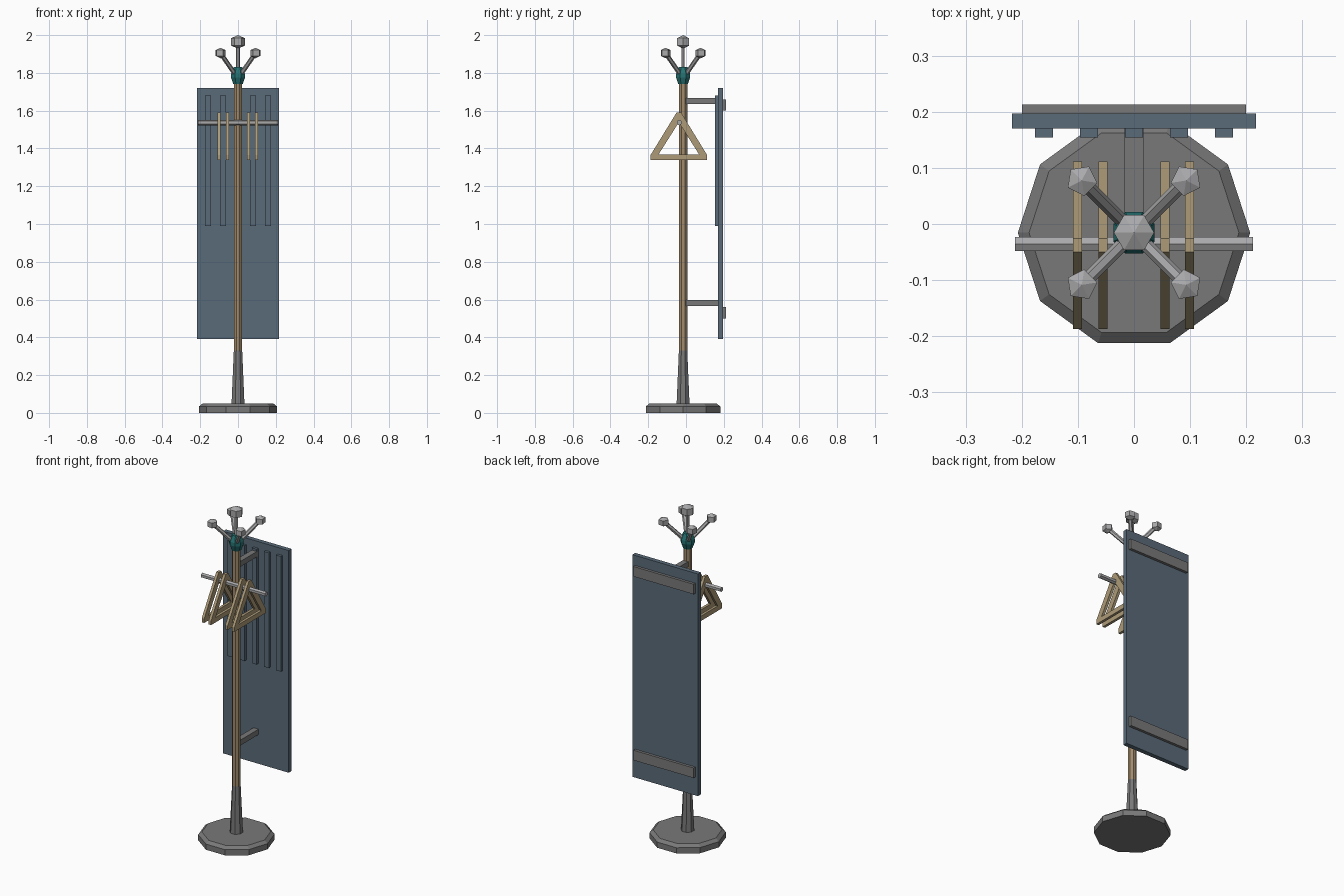
import bpy, bmesh, math
from mathutils import Vector, Matrix

if "Cube" in bpy.data.objects:
    bpy.data.objects.remove(bpy.data.objects["Cube"])

CY = -0.0155  # pole axis offset in y


def mat(name, c):
    m = bpy.data.materials.new(name)
    m.diffuse_color = (*c, 1)
    m.use_nodes = True
    m.node_tree.nodes["Principled BSDF"].inputs["Base Color"].default_value = m.diffuse_color
    return m


IRON = mat("dark_iron", (0.19, 0.19, 0.19))
STEEL = mat("light_steel", (0.40, 0.40, 0.41))
WOOD = mat("pole_wood", (0.36, 0.26, 0.15))
PALE = mat("hanger_wood", (0.42, 0.33, 0.19))
TEAL = mat("teal_collar", (0.02, 0.17, 0.17))
BLUE = mat("slate_blue", (0.10, 0.145, 0.19))


def finish(name, bm, m):
    bmesh.ops.recalc_face_normals(bm, faces=bm.faces)
    me = bpy.data.meshes.new(name)
    bm.to_mesh(me)
    bm.free()
    me.materials.append(m)
    ob = bpy.data.objects.new(name, me)
    bpy.context.collection.objects.link(ob)
    return ob


def lathe(name, profile, n, m, loc=(0, CY, 0), phase=0.0, rot=None):
    """Spin a (radius, z) profile with n flat sides; radius 0 makes a point."""
    bm = bmesh.new()
    rings = []
    for r, z in profile:
        if r == 0:
            rings.append([bm.verts.new((0, 0, z))])
        else:
            a = [phase + 2 * math.pi * i / n for i in range(n)]
            rings.append([bm.verts.new((r * math.cos(t), r * math.sin(t), z)) for t in a])
    for a, b in zip(rings, rings[1:]):
        for i in range(n):
            j = (i + 1) % n
            if len(a) == 1:
                bm.faces.new((a[0], b[i], b[j]))
            elif len(b) == 1:
                bm.faces.new((a[i], a[j], b[0]))
            else:
                bm.faces.new((a[i], a[j], b[j], b[i]))
    for ring in (rings[0], rings[-1]):
        if len(ring) > 1:
            bm.faces.new(ring)
    M = Matrix.Translation(loc)
    if rot:
        M = M @ rot.to_matrix().to_4x4()
    bm.transform(M)
    return finish(name, bm, m)


def rod(name, p, q, r, n, m, phase=0.0):
    d = Vector(q) - Vector(p)
    return lathe(name, [(r, 0), (r, d.length)], n, m, p, phase, d.to_track_quat('Z', 'Y'))


def box(name, x, y, z, m):
    bm = bmesh.new()
    bmesh.ops.create_cube(bm, size=1)
    for v in bm.verts:
        for k, (lo, hi) in enumerate((x, y, z)):
            v.co[k] = lo if v.co[k] < 0 else hi
    return finish(name, bm, m)


# Stand: ten-sided foot, tapered socket, pole, collar
lathe("base", [(0.207, 0), (0.207, 0.034), (0.187, 0.05)], 10, IRON)
lathe("socket", [(0.037, 0.048), (0.024, 0.33)], 8, IRON, phase=math.pi / 8)
lathe("pole", [(0.024, 0.325), (0.024, 1.75)], 8, WOOD, phase=math.pi / 8)
lathe("collar", [(0.027, 1.74), (0.040, 1.775), (0.040, 1.795), (0.024, 1.83)], 8, TEAL,
      phase=math.pi / 8)


def knob(name, r, n, loc, phase, rot=None):
    lathe(name, [(0, -r), (r, -r * 0.55), (r, r * 0.55), (0, r)], n, STEEL, loc, phase, rot)


# Top finial and four diagonal hooks
rod("finial_rod", (0, CY, 1.80), (0, CY, 1.95), 0.010, 6, STEEL)
knob("finial_knob", 0.036, 6, (0, CY, 1.964), 0)
for sx in (-1, 1):
    for sy in (-1, 1):
        end = (sx * 0.093, CY + sy * 0.093, 1.905)
        rod("hook_arm", (sx * 0.01, CY + sy * 0.01, 1.785), end, 0.012, 6, STEEL)
        knob("hook_knob", 0.028, 5, end, math.atan2(sy, sx))

# Hanging rail and four triangular hangers
rod("rail", (-0.212, -0.036, 1.537), (0.212, -0.036, 1.537), 0.0145, 6, STEEL, math.pi / 2)
HY = -0.038
outer = [(-0.149, 1.34), (0.149, 1.34), (0.149, 1.366), (0.012, 1.59), (-0.012, 1.59), (-0.149, 1.366)]
inner = [(-0.107, 1.369), (0.107, 1.369), (0.107, 1.369), (0.0, 1.538), (0.0, 1.538), (-0.107, 1.369)]
for x in (-0.101, -0.055, 0.055, 0.099):
    bm = bmesh.new()
    loops = [[bm.verts.new((x + dx, HY + y, z)) for y, z in pts]
             for dx, pts in ((-0.008, outer), (0.008, outer), (0.008, inner), (-0.008, inner))]
    for a, b in zip(loops, loops[1:] + loops[:1]):
        for i in range(6):
            j = (i + 1) % 6
            bm.faces.new((a[i], a[j], b[j], b[i]))
    bmesh.ops.remove_doubles(bm, verts=bm.verts, dist=1e-5)
    finish("hanger", bm, PALE)

# Back panel with raised slats, rear battens and brackets to the pole
box("back_panel", (-0.217, 0.217), (0.17, 0.197), (0.39, 1.72), BLUE)
for i in range(-2, 3):
    box("slat", (i * 0.08 - 0.016, i * 0.08 + 0.016), (0.154, 0.172), (0.99, 1.68), BLUE)
for zb, zr in ((0.50, 0.565), (1.60, 1.635)):
    box("rear_batten", (-0.2, 0.2), (0.195, 0.213), (zb, zb + 0.06), IRON)
    box("bracket", (-0.017, 0.017), (CY, 0.172), (zr, zr + 0.032), IRON)
